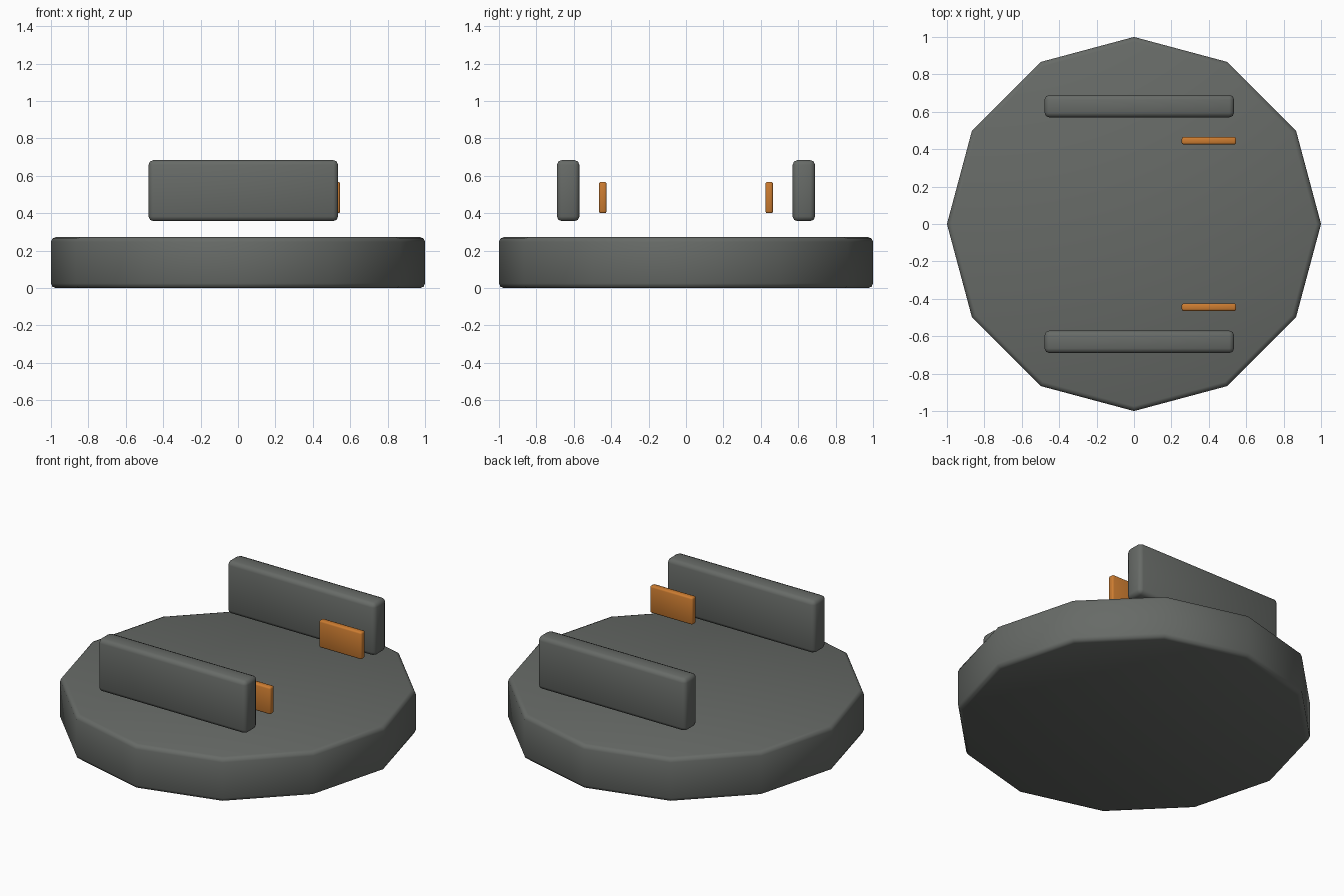
import bpy
import math

if "Cube" in bpy.data.objects:
    bpy.data.objects.remove(bpy.data.objects["Cube"])


def material(name, colour):
    m = bpy.data.materials.new(name)
    m.diffuse_color = (*colour, 1)
    m.use_nodes = True
    m.node_tree.nodes["Principled BSDF"].inputs["Base Color"].default_value = m.diffuse_color
    return m


GREY = material("dark grey", (0.135, 0.145, 0.135))
ORANGE = material("orange", (0.60, 0.20, 0.03))


def finish(ob, name, mat, bevel, segments):
    """Name, colour, round the edges and smooth a part."""
    ob.name = name
    ob.data.materials.append(mat)
    bpy.ops.object.transform_apply(location=False, rotation=True, scale=True)
    mod = ob.modifiers.new("rounded edges", 'BEVEL')
    mod.width = bevel
    mod.segments = segments
    mod.limit_method = 'ANGLE'
    mod.angle_limit = math.radians(50)
    bpy.ops.object.modifier_apply(modifier=mod.name)
    bpy.ops.object.shade_smooth_by_angle(angle=math.radians(50))


def box(name, lo, hi, mat, bevel, segments=2):
    centre = [(a + b) / 2 for a, b in zip(lo, hi)]
    bpy.ops.mesh.primitive_cube_add(size=1, location=centre)
    ob = bpy.context.object
    ob.scale = [b - a for a, b in zip(lo, hi)]
    finish(ob, name, mat, bevel, segments)


# Twelve-sided base disc with corners on the x and y axes
bpy.ops.mesh.primitive_cylinder_add(vertices=12, radius=1, depth=0.272,
                                    location=(0, 0, 0.136))
finish(bpy.context.object, "base_disc", GREY, 0.025, 2)

# Floating side panels and the small orange plates inside them
for label, s in (("front", -1), ("back", 1)):
    for name, x0, x1, y, half, z0, z1, mat, bevel in (
            ("side_panel", -0.478, 0.535, 0.63, 0.06, 0.358, 0.684, GREY, 0.025),
            ("accent_plate", 0.255, 0.546, 0.445, 0.02, 0.40, 0.568, ORANGE, 0.01)):
        box(f"{label}_{name}", (x0, s * y - half, z0), (x1, s * y + half, z1),
            mat, bevel)
